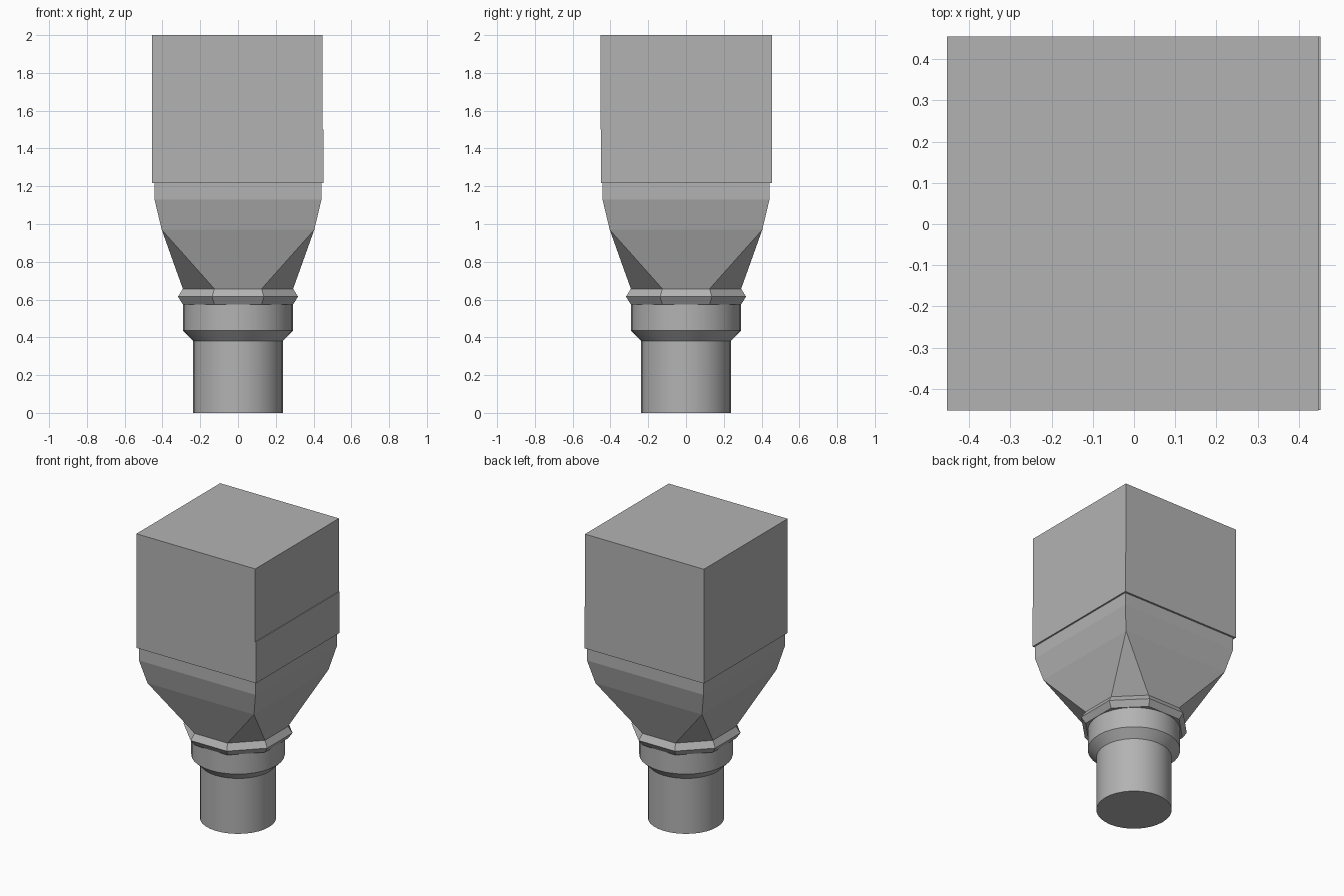
import bpy, bmesh, math

if "Cube" in bpy.data.objects:
    bpy.data.objects.remove(bpy.data.objects["Cube"])

grey = bpy.data.materials.new("mid_grey")
grey.diffuse_color = (0.45, 0.45, 0.45, 1)
grey.use_nodes = True
grey.node_tree.nodes["Principled BSDF"].inputs["Base Color"].default_value = grey.diffuse_color


def loft(name, rings, smooth=False):
    """Skin a stack of rings with equal point counts, capped at both ends."""
    bm = bmesh.new()
    loops = [[bm.verts.new(p) for p in ring] for ring in rings]
    n = len(loops[0])
    for low, high in zip(loops, loops[1:]):
        for i in range(n):
            j = (i + 1) % n
            bm.faces.new((low[i], low[j], high[j], high[i]))
    bm.faces.new(loops[0][::-1])
    bm.faces.new(loops[-1])
    bmesh.ops.remove_doubles(bm, verts=bm.verts, dist=1e-4)
    bmesh.ops.recalc_face_normals(bm, faces=bm.faces)
    mesh = bpy.data.meshes.new(name)
    bm.to_mesh(mesh)
    bm.free()
    mesh.materials.append(grey)
    obj = bpy.data.objects.new(name, mesh)
    bpy.context.collection.objects.link(obj)
    if smooth:
        bpy.ops.object.select_all(action='DESELECT')
        bpy.context.view_layer.objects.active = obj
        obj.select_set(True)
        bpy.ops.object.shade_smooth_by_angle(angle=math.radians(30))
    return obj


def circle(r, z, n=32):
    return [(r * math.cos(2 * math.pi * i / n), r * math.sin(2 * math.pi * i / n), z)
            for i in range(n)]


def octagon(a, h, z):
    """Flat distance a, half side length h; h == a gives a square."""
    return [(x, y, z) for x, y in ((a, -h), (a, h), (h, a), (-h, a),
                                   (-a, h), (-a, -h), (-h, -a), (h, -a))]


def box(name, x0, x1, y0, y1, z0, z1):
    return loft(name, [[(x0, y0, z), (x1, y0, z), (x1, y1, z), (x0, y1, z)]
                       for z in (z0, z1)])


# Round stem with stepped shoulder
loft("stem", [circle(0.237, 0), circle(0.237, 0.38), circle(0.291, 0.435),
              circle(0.291, 0.58)], smooth=True)

# Eight-sided ridged collar
loft("collar", [octagon(0.292, 0.125, 0.575), octagon(0.318, 0.137, 0.615),
                octagon(0.292, 0.125, 0.657)])

# Tapered body, octagon below to square above
loft("tapered_body", [octagon(0.292, 0.125, 0.657), octagon(0.404, 0.404, 0.97),
                      octagon(0.442, 0.442, 1.13), octagon(0.442, 0.442, 1.22)])

# Square head: two blocks very slightly offset on the front and right
box("head_upper", -0.454, 0.448, -0.453, 0.455, 1.5, 2.0)
box("head_lower", -0.454, 0.453, -0.451, 0.455, 1.216, 1.5)
